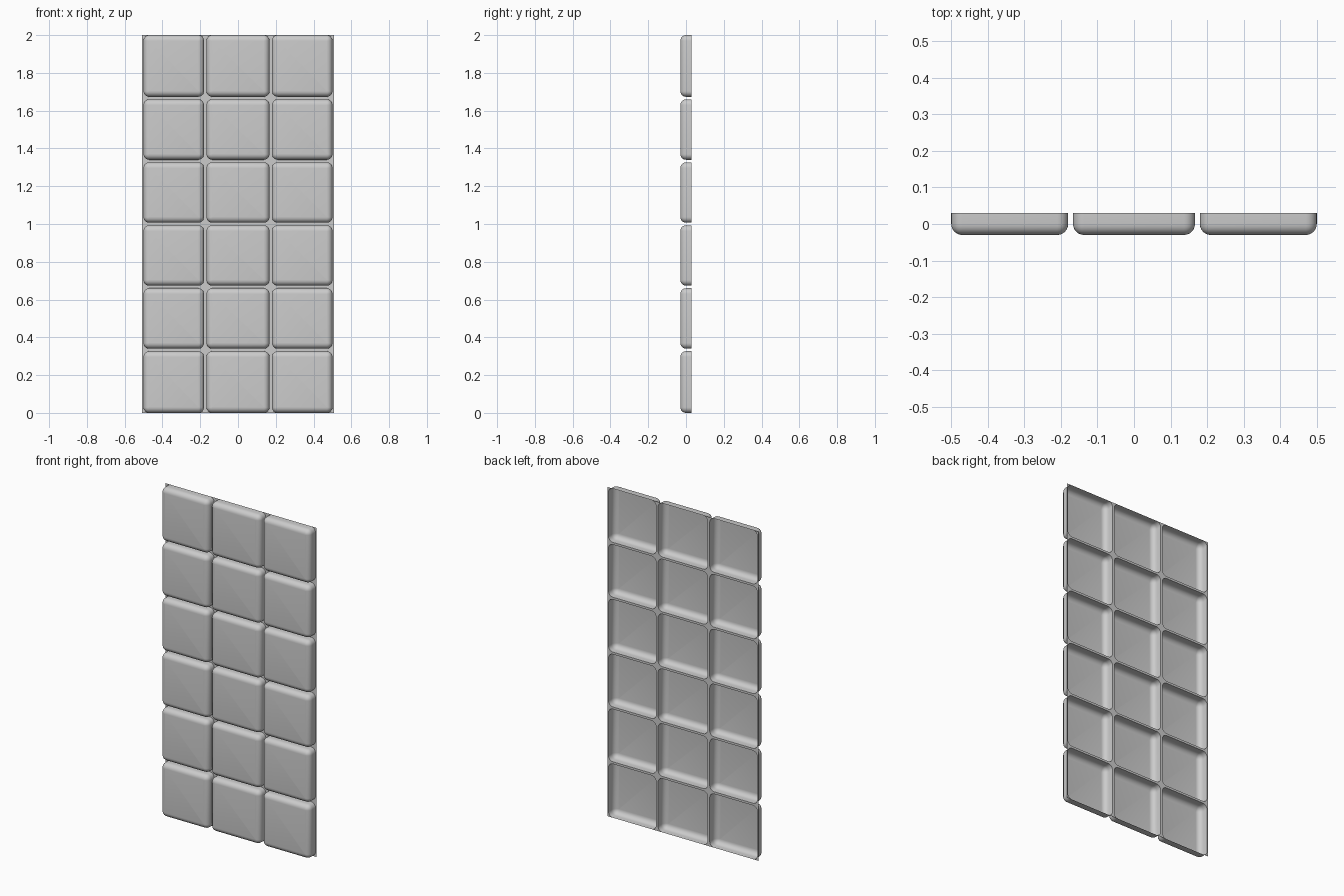
import bpy, bmesh
from math import sin, cos, pi

cube = bpy.data.objects.get("Cube")
if cube:
    bpy.data.objects.remove(cube, do_unlink=True)

grey = bpy.data.materials.new("plain grey")
grey.use_nodes = True
colour = (0.6, 0.6, 0.6, 1)
grey.diffuse_color = colour
grey.node_tree.nodes["Principled BSDF"].inputs["Base Color"].default_value = colour

BACK, FRONT, RADIUS, GAP, SEG = 0.03, -0.03, 0.03, 0.0067, 6


def rounded_loop(bm, x0, x1, z0, z1, r, y):
    """Ring of vertices round a rectangle with rounded corners."""
    ring = []
    corners = [(x1 - r, z1 - r), (x0 + r, z1 - r), (x0 + r, z0 + r), (x1 - r, z0 + r)]
    for c, (cx, cz) in enumerate(corners):
        for i in range(SEG + 1):
            a = (c + i / SEG) * pi / 2
            ring.append(bm.verts.new((cx + r * cos(a), y, cz + r * sin(a))))
    return ring


def add_tile(bm, cell, tile):
    """Hollow pillow with rounded rim, joined to a flat flange behind it."""
    x0, x1, z0, z1 = tile
    # straight wall, then a quarter-round edge up to the flat face
    steps = [(0, BACK)]
    for i in range(SEG + 1):
        a = i / SEG * pi / 2
        steps.append((RADIUS * (1 - cos(a)), FRONT + RADIUS * (1 - sin(a))))
    rings = [rounded_loop(bm, x0 + d, x1 - d, z0 + d, z1 - d, max(RADIUS - d, 0.002), y)
             for d, y in steps]
    n = len(rings[0])
    for a, b in zip(rings, rings[1:]):
        for i in range(n):
            j = (i + 1) % n
            bm.faces.new((a[i], a[j], b[j], b[i]))
    bm.faces.new(rings[-1])

    # flange: a fan at each corner and a strip along each side
    cx0, cx1, cz0, cz1 = cell
    outer = [bm.verts.new((x, BACK, z))
             for x, z in ((cx1, cz1), (cx0, cz1), (cx0, cz0), (cx1, cz0))]
    rim = rings[0]
    for c in range(4):
        start = c * (SEG + 1)
        for i in range(start, start + SEG):
            bm.faces.new((outer[c], rim[i + 1], rim[i]))
        d = (c + 1) % 4
        bm.faces.new((outer[c], outer[d], rim[d * (SEG + 1)], rim[start + SEG]))


# Sheet of three columns by six rows
columns = [-0.507, -0.1735, 0.1735, 0.507]
rows = [k / 3 for k in range(7)]
bm = bmesh.new()
for x0, x1 in zip(columns, columns[1:]):
    for k, (z0, z1) in enumerate(zip(rows, rows[1:])):
        low = z0 + (GAP if k > 0 else 0)
        high = z1 - (GAP if k < 5 else 0)
        add_tile(bm, (x0, x1, z0, z1), (x0 + GAP, x1 - GAP, low, high))
bmesh.ops.remove_doubles(bm, verts=bm.verts, dist=0.0001)
bmesh.ops.recalc_face_normals(bm, faces=bm.faces)
bm.faces.ensure_lookup_table()
# point the outside of the shell to the front
flat = max(bm.faces, key=lambda f: f.calc_area())
if flat.normal.y > 0:
    bmesh.ops.reverse_faces(bm, faces=bm.faces)

mesh = bpy.data.meshes.new("tile_sheet")
bm.to_mesh(mesh)
bm.free()
mesh.materials.append(grey)
sheet = bpy.data.objects.new("tile_sheet", mesh)
bpy.context.collection.objects.link(sheet)
bpy.context.view_layer.objects.active = sheet
sheet.select_set(True)
bpy.ops.object.shade_smooth_by_angle(angle=0.7)
